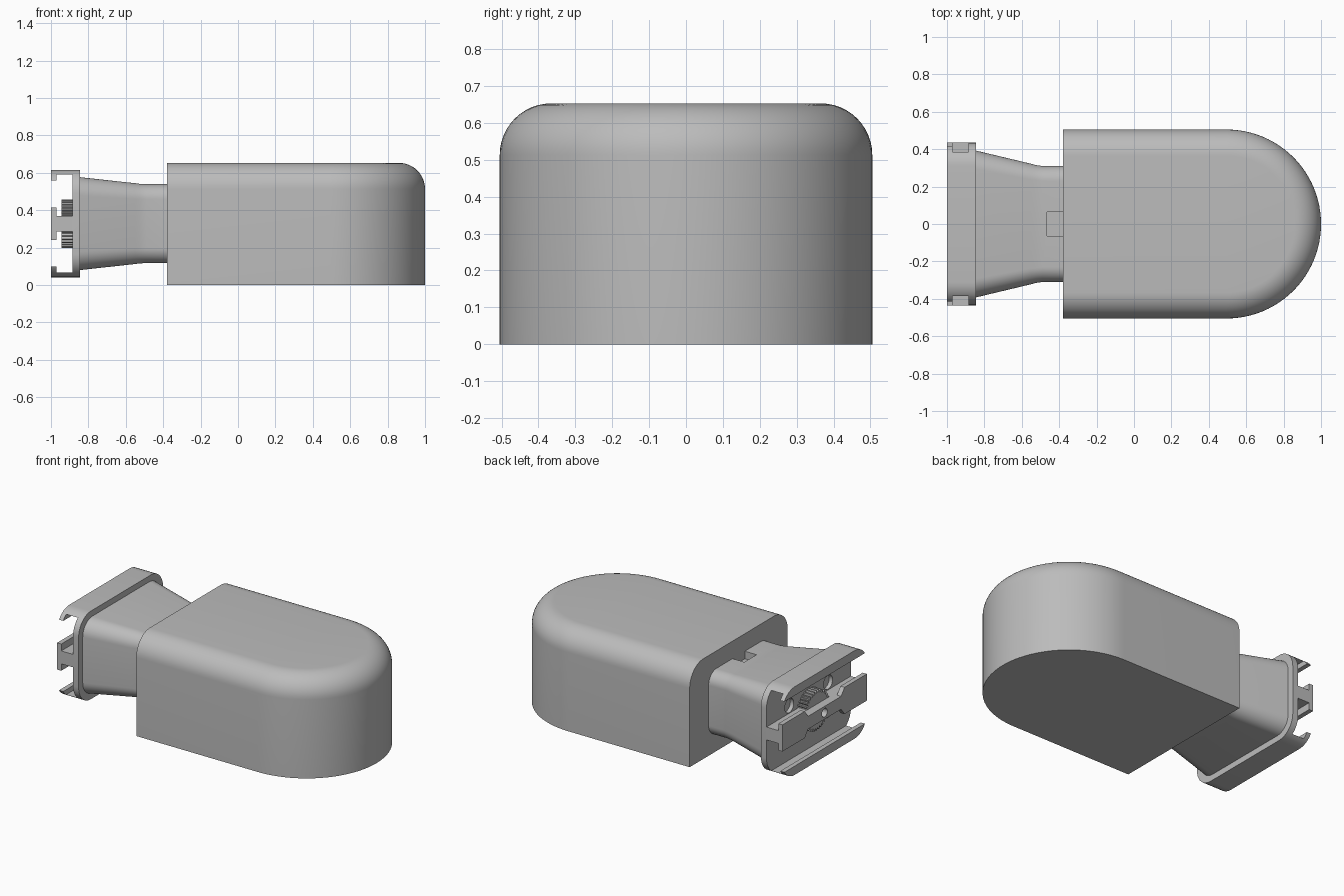
import bpy, bmesh, math

if "Cube" in bpy.data.objects:
    bpy.data.objects.remove(bpy.data.objects["Cube"])

ZC = 0.328  # height of the connector axis

grey = bpy.data.materials.new("light_grey")
grey.diffuse_color = (0.5, 0.5, 0.5, 1)
grey.use_nodes = True
grey.node_tree.nodes["Principled BSDF"].inputs["Base Color"].default_value = grey.diffuse_color


def loft(name, rings):
    """Skin a list of equal-length closed rings and cap both ends."""
    bm = bmesh.new()
    loops = [[bm.verts.new(p) for p in ring] for ring in rings]
    n = len(loops[0])
    for a, b in zip(loops, loops[1:]):
        for i in range(n):
            j = (i + 1) % n
            bm.faces.new((a[i], a[j], b[j], b[i]))
    bm.faces.new(loops[0])
    bm.faces.new(loops[-1])
    bmesh.ops.recalc_face_normals(bm, faces=bm.faces)
    mesh = bpy.data.meshes.new(name)
    bm.to_mesh(mesh)
    bm.free()
    obj = bpy.data.objects.new(name, mesh)
    bpy.context.collection.objects.link(obj)
    mesh.materials.append(grey)
    return obj


def along_x(name, yz, x0, x1):
    return loft(name, [[(x, y, z) for y, z in yz] for x in (x0, x1)])


def along_y(name, xz, y0, y1):
    return loft(name, [[(x, y, z) for x, z in xz] for y in (y0, y1)])


def rounded_rect(hy, hz, r, seg=10):
    pts = []
    for k, (sy, sz) in enumerate(((1, 1), (-1, 1), (-1, -1), (1, -1))):
        for i in range(seg + 1):
            a = math.pi / 2 * (k + i / seg)
            pts.append((sy * (hy - r) + r * math.cos(a),
                        ZC + sz * (hz - r) + r * math.sin(a)))
    return pts


def circle(y, z, r, n=24):
    return [(y + r * math.cos(2 * math.pi * i / n),
             z + r * math.sin(2 * math.pi * i / n)) for i in range(n)]


def activate(obj):
    bpy.ops.object.select_all(action='DESELECT')
    obj.select_set(True)
    bpy.context.view_layer.objects.active = obj


def cut(obj, cutter):
    cutter.hide_render = True
    mod = obj.modifiers.new("cut", 'BOOLEAN')
    mod.operation = 'DIFFERENCE'
    mod.solver = 'EXACT'
    mod.object = cutter
    activate(obj)
    bpy.ops.object.modifier_apply(modifier=mod.name)
    bpy.data.objects.remove(cutter, do_unlink=True)


def smooth(obj, angle=30):
    activate(obj)
    bpy.ops.object.shade_smooth_by_angle(angle=math.radians(angle))


# Main housing: D-shaped plan with a rounded top edge
R, FILLET, H, BACK = 0.505, 0.14, 0.653, -0.38


def d_outline(r, z):
    arc = [-math.pi / 2 + math.pi * i / 48 for i in range(49)]
    return ([(BACK, -r, z)]
            + [(1 - R + r * math.cos(a), r * math.sin(a), z) for a in arc]
            + [(BACK, r, z)])


rings = [d_outline(R, 0)]
for i in range(13):
    t = math.pi / 2 * i / 12
    rings.append(d_outline(R - FILLET * (1 - math.cos(t)),
                           H - FILLET + FILLET * math.sin(t)))
smooth(loft("housing", rings))

# Neck: tapering rounded tube with a small recess on top
sections = [(-0.86, 0.396, 0.25, 0.10), (-0.55, 0.322, 0.216, 0.085),
            (-0.525, 0.315, 0.2125, 0.08), (-0.49, 0.31, 0.211, 0.08),
            (-0.37, 0.31, 0.211, 0.08)]
neck = loft("neck", [[(x, y, z) for y, z in rounded_rect(hy, hz, r)]
                     for x, hy, hz, r in sections])
cut(neck, along_x("recess_cutter",
                  [(-0.063, 0.49), (0.063, 0.49), (0.063, 0.6), (-0.063, 0.6)],
                  -0.465, -0.3))
smooth(neck)

# Flange: rounded plate with two T-slots leaving lips and a central rail
flange = along_x("slotted_flange", rounded_rect(0.435, 0.287, 0.125), -1.0, -0.845)
for s in (1, -1):
    slot = [(-1.1, 0.087), (-0.97, 0.087), (-0.97, 0.042), (-0.885, 0.042),
            (-0.885, 0.262), (-0.97, 0.262), (-0.97, 0.23), (-1.1, 0.23)]
    cut(flange, along_y("slot_cutter", [(x, ZC + s * z) for x, z in slot], -0.6, 0.6))
    # Trapezoid notch in the rail that exposes the gear
    notch = [(-0.17, 0.042), (0.17, 0.042), (0.23, 0.12), (-0.23, 0.12)]
    cut(flange, along_x("notch_cutter", [(y, ZC + s * z) for y, z in notch],
                        -1.1, -0.95))
    # Screw holes in the plate
    for y in (-0.2, 0.2):
        cut(flange, along_x("hole_cutter", circle(y, ZC + s * 0.092, 0.046),
                            -0.955, -0.80))
cut(flange, along_x("rail_hole_cutter", circle(0, ZC, 0.028), -1.1, -0.92))
smooth(flange)

# Toothed wheel behind the rail, split by it into two visible arcs
TEETH = 28
for s, name in ((1, "upper_gear"), (-1, "lower_gear")):
    pts = [(0.108, 0.036), (-0.108, 0.036)]
    for i in range(TEETH * 2 + 1):
        a = math.pi - math.pi * (0.11 + 0.78 * i / (TEETH * 2))
        r = 0.13 if (i // 2) % 2 == 0 else 0.113
        pts.append((r * math.cos(a), r * math.sin(a)))
    along_x(name, [(y, ZC + s * z) for y, z in pts], -0.945, -0.88)
